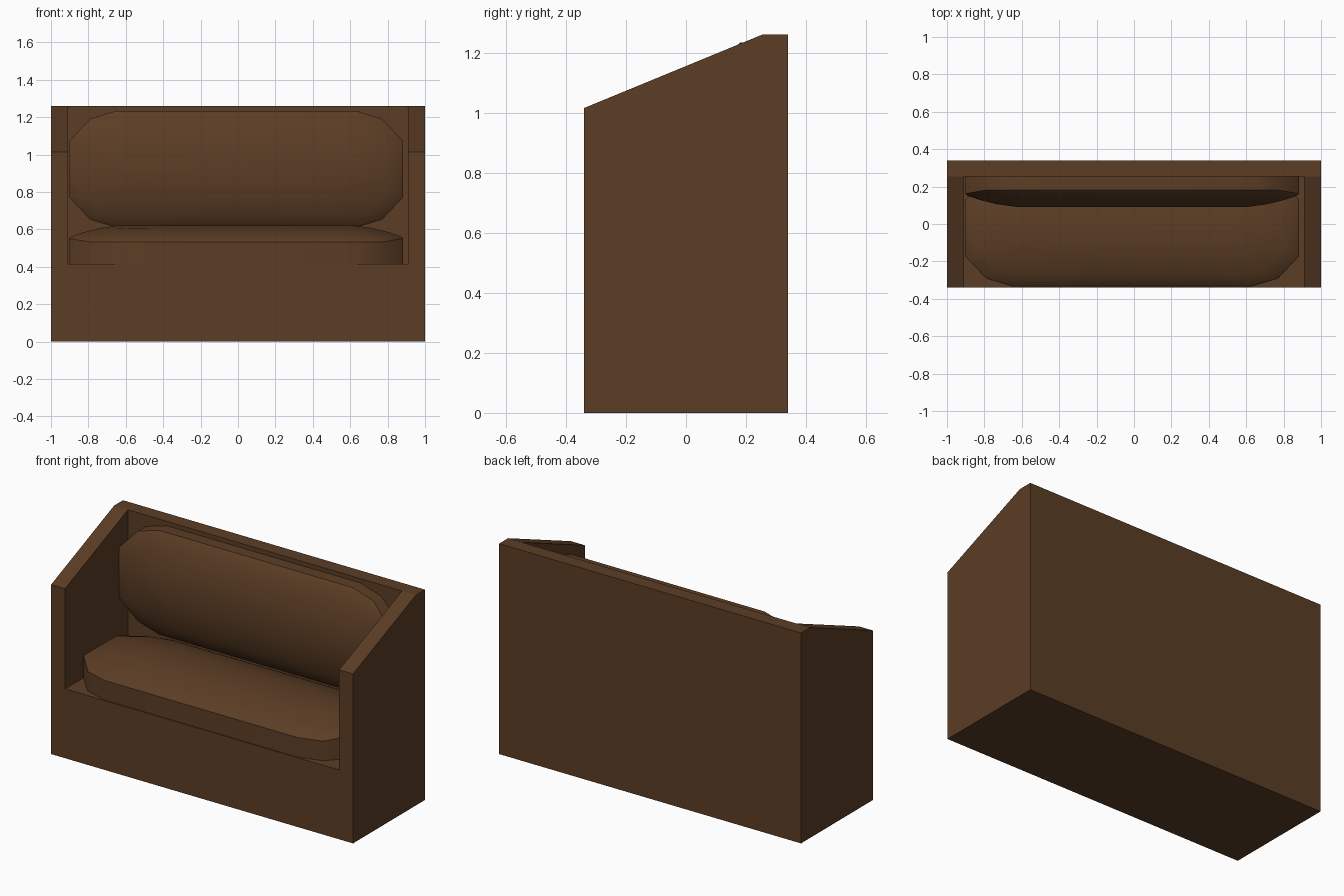
import bpy, bmesh, math

if "Cube" in bpy.data.objects:
    bpy.data.objects.remove(bpy.data.objects["Cube"])

wood = bpy.data.materials.new("brown")
wood.diffuse_color = (0.105, 0.047, 0.018, 1)
wood.use_nodes = True
wood.node_tree.nodes["Principled BSDF"].inputs["Base Color"].default_value = wood.diffuse_color


def finish(name, bm):
    bmesh.ops.recalc_face_normals(bm, faces=bm.faces)
    me = bpy.data.meshes.new(name)
    bm.to_mesh(me)
    bm.free()
    ob = bpy.data.objects.new(name, me)
    bpy.context.collection.objects.link(ob)
    me.materials.append(wood)
    return ob


def prism(name, profile, x0, x1):
    """Extrude a (y, z) profile along x."""
    bm = bmesh.new()
    f = bm.faces.new([bm.verts.new((x0, y, z)) for y, z in profile])
    new = bmesh.ops.extrude_face_region(bm, geom=[f])["geom"]
    bmesh.ops.translate(bm, vec=(x1 - x0, 0, 0),
                        verts=[g for g in new if isinstance(g, bmesh.types.BMVert)])
    return finish(name, bm)


# Rounded outline of one quarter of a cushion: (x, v)
QUARTER = [(0.893, 0.15), (0.78, 0.27), (0.64, 0.312)]
CX = -0.01


def cushion(name, place):
    """Domed pad; place maps (x, v, height above rim) to world space."""
    outline = (QUARTER + [(0.2, 0.312)] + [(-0.2, 0.312)]
               + [(-x, v) for x, v in reversed(QUARTER)])
    outline += [(-x, -v) for x, v in outline]
    bm = bmesh.new()
    rings = []
    # scale across, dome height
    for s, h in [(1, -0.135), (1, 0), (0.96, 0.014), (0.78, 0.045),
                 (0.5, 0.075), (0.2, 0.09)]:
        ring = []
        for x, v in outline:
            lift = 0.02 * s ** 4 if abs(x) > 0.85 and h >= 0 else 0
            xs = x - math.copysign(min(abs(x) * (1 - s), (1 - s) * 0.34), x)
            ring.append(bm.verts.new(place(CX + xs, v * s, h + lift)))
        rings.append(ring)
    n = len(outline)
    for a, b in zip(rings, rings[1:]):
        for i in range(n):
            j = (i + 1) % n
            bm.faces.new((a[i], a[j], b[j], b[i]))
    bm.faces.new(rings[0])
    bm.faces.new(rings[-1])
    ob = finish(name, bm)
    bpy.context.view_layer.objects.active = ob
    ob.select_set(True)
    bpy.ops.object.shade_smooth_by_angle(angle=math.radians(35))
    ob.select_set(False)
    return ob


# Base and back panel as one L-shaped profile
prism("base_and_back", [(-0.34, 0), (0.34, 0), (0.34, 1.26), (0.255, 1.26),
                        (0.255, 0.415), (-0.34, 0.415)], -0.908, 0.908)

# Sloped side panels
SIDE = [(-0.34, 0), (0.34, 0), (0.34, 1.26), (0.255, 1.26), (-0.34, 1.015)]
for label, s in (("left", -1), ("right", 1)):
    prism(label + "_side_panel", SIDE, s * 0.908, s * 1.0)

# Cushions
cushion("seat_cushion", lambda x, v, h: (x, v - 0.022, 0.532 + h))
cushion("back_cushion", lambda x, v, h: (x, 0.182 - h, v + 0.922))
